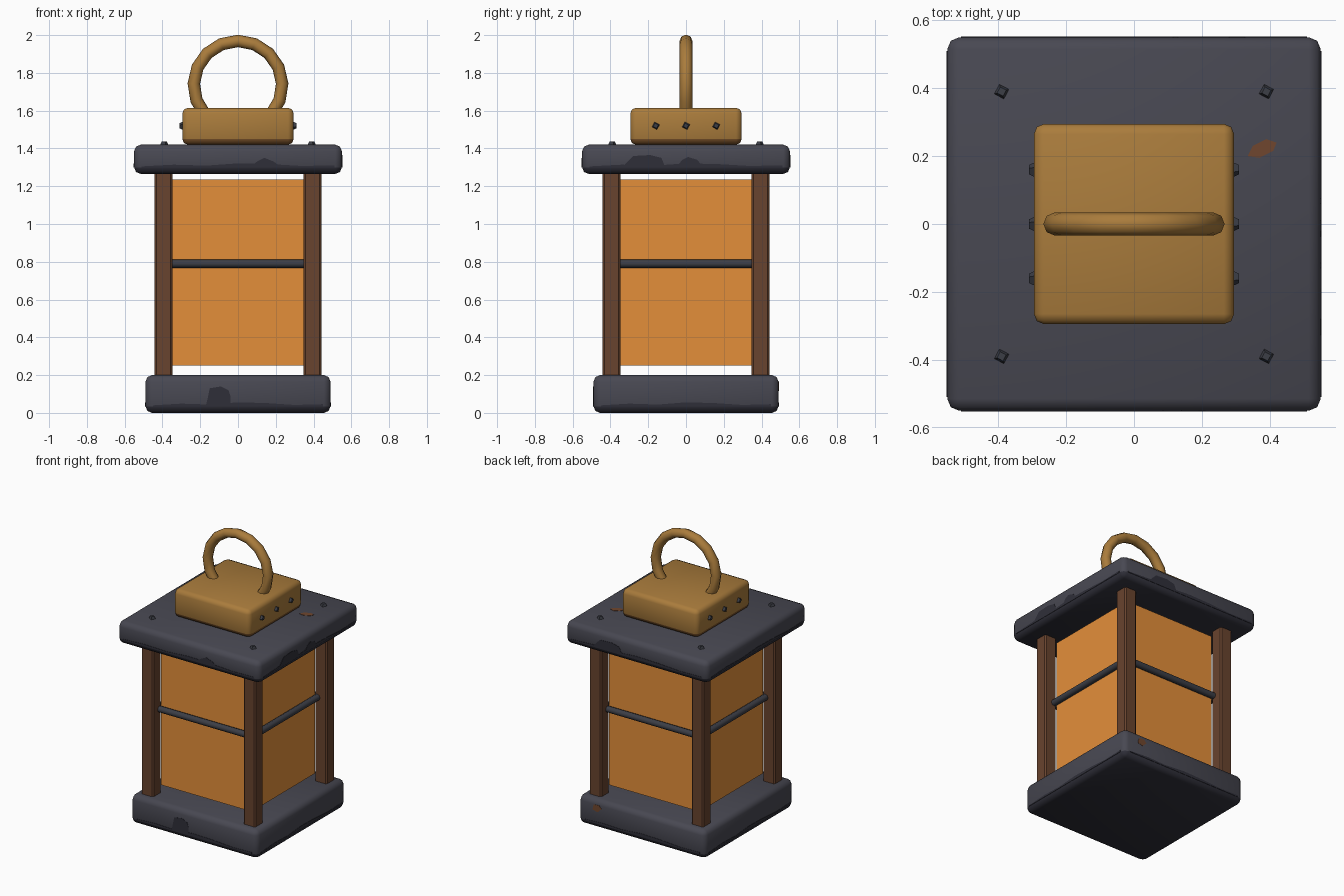
import bpy, bmesh, math
from mathutils import Matrix, Vector

if "Cube" in bpy.data.objects:
    bpy.data.objects.remove(bpy.data.objects["Cube"])


def mat(name, r, g, b):
    def lin(c):
        c /= 255
        return c / 12.92 if c <= 0.04045 else ((c + 0.055) / 1.055) ** 2.4
    m = bpy.data.materials.new(name)
    m.diffuse_color = (lin(r), lin(g), lin(b), 1)
    m.use_nodes = True
    m.node_tree.nodes["Principled BSDF"].inputs["Base Color"].default_value = m.diffuse_color
    return m


IRON = mat("iron", 72, 72, 82)
DARK = mat("sooty_iron", 47, 47, 57)
RIVET = mat("rivet_iron", 60, 62, 70)
BRASS = mat("brass", 170, 124, 60)
OLD = mat("aged_brass", 122, 82, 42)
WOOD = mat("wood", 104, 67, 46)
GLOW = mat("amber_glass", 228, 143, 58)
RUST = mat("rust", 112, 70, 46)


def finish(bm, name, mats, smooth=None):
    bmesh.ops.recalc_face_normals(bm, faces=bm.faces)
    if len(mats) > 1:  # undersides take the second colour
        for f in bm.faces:
            f.material_index = int(f.normal.z < -0.3)
    me = bpy.data.meshes.new(name)
    bm.to_mesh(me)
    bm.free()
    for m in mats:
        me.materials.append(m)
    ob = bpy.data.objects.new(name, me)
    bpy.context.collection.objects.link(ob)
    if smooth:
        bpy.ops.object.select_all(action='DESELECT')
        ob.select_set(True)
        bpy.context.view_layer.objects.active = ob
        bpy.ops.object.shade_smooth_by_angle(angle=math.radians(smooth))
    return ob


def box(name, lo, hi, mats, bevel=0, seg=1, smooth=None):
    bm = bmesh.new()
    lo, hi = Vector(lo), Vector(hi)
    bmesh.ops.create_cube(bm, size=1, matrix=Matrix.Translation((lo + hi) / 2)
                          @ Matrix.Diagonal((*(hi - lo), 1)))
    if bevel:
        bmesh.ops.bevel(bm, geom=bm.edges[:], offset=bevel, segments=seg,
                        profile=0.5, affect='EDGES')
    return finish(bm, name, mats, smooth)


def plate(name, outline, place, m):
    """Thin painted patch: outline lies in local xy, raised along local z."""
    bm = bmesh.new()
    f = bm.faces.new([bm.verts.new((u, v, -0.002)) for u, v in outline])
    ext = bmesh.ops.extrude_face_region(bm, geom=[f])['geom']
    bmesh.ops.translate(bm, vec=(0, 0, 0.004),
                        verts=[g for g in ext if isinstance(g, bmesh.types.BMVert)])
    bm.transform(place)
    return finish(bm, name, [m])


def side(turn, dist):
    """Frame of a side wall: u to the viewer's right, v up, facing outward."""
    return (Matrix.Rotation(math.radians(turn), 4, 'Z')
            @ Matrix.Translation((0, -dist, 0)) @ Matrix.Rotation(math.pi / 2, 4, 'X'))


# Slabs: base, roof and brass cap
box("base", (-.49, -.49, 0), (.49, .49, .2), [IRON, DARK], .035, 2, 50)
box("roof", (-.55, -.55, 1.265), (.55, .55, 1.42), [IRON, DARK], .035, 2, 50)
box("cap", (-.295, -.295, 1.42), (.295, .295, 1.615), [BRASS, OLD], .03, 2, 50)

# Corner posts
for sx in (-1, 1):
    for sy in (-1, 1):
        x, y = sx * .395, sy * .395
        box("post", (x - .047, y - .047, .18), (x + .047, y + .047, 1.28), [WOOD], .01)

# Glass body between the posts, with a cross rod on each side
box("glass", (-.35, -.35, .25), (.35, .35, 1.235), [GLOW])
for i, name in enumerate(("front", "right", "back", "left")):
    bm = bmesh.new()
    bmesh.ops.create_cone(bm, cap_ends=True, segments=8, radius1=.022, radius2=.022, depth=.71,
                          matrix=Matrix.Rotation(i * math.pi / 2, 4, 'Z')
                          @ Matrix.Translation((0, -.37, .79))
                          @ Matrix.Rotation(math.pi / 2, 4, 'Y'))
    finish(bm, name + "_rod", [RIVET], 50)

# Rivets: blunt four-sided studs on the roof corners and both cap sides
studs = [Matrix.Translation((sx * .39, sy * .39, 1.425)) for sx in (-1, 1) for sy in (-1, 1)]
studs += [Matrix.Translation((sx * .298, y, 1.52)) @ Matrix.Rotation(sx * math.pi / 2, 4, 'Y')
          for sx in (-1, 1) for y in (-.16, 0, .16)]
for place in studs:
    bm = bmesh.new()
    bmesh.ops.create_cone(bm, cap_ends=True, segments=4, radius1=.026, radius2=.014, depth=.024,
                          matrix=place @ Matrix.Rotation(.3, 4, 'Z'))
    finish(bm, "rivet", [RIVET])

# Ring handle: eight-sided tube swept along an arc
bm = bmesh.new()
rings, N = [], 12
for i in range(N + 1):
    a = math.radians(-42 + 264 * i / N)
    ring = []
    for k in range(8):
        t = k * math.pi / 4
        r = .234 + .033 * math.cos(t)
        ring.append(bm.verts.new((r * math.cos(a), .034 * math.sin(t), 1.735 + r * math.sin(a))))
    rings.append(ring)
for a, b in zip(rings, rings[1:]):
    for k in range(8):
        bm.faces.new((a[k], a[(k + 1) % 8], b[(k + 1) % 8], b[k]))
bm.faces.new(rings[0])
bm.faces.new(rings[-1])
finish(bm, "handle", [BRASS], 50)

# Soot patches and ragged soot edges on the walls of base and roof
tall = [(-.17, .038), (-.04, .038), (-.04, .09), (-.05, .12), (-.09, .14), (-.15, .13), (-.16, .08)]
wide = [(-.34, 1.3), (-.11, 1.3), (-.13, 1.35), (-.19, 1.365), (-.28, 1.36)]
bump = [(-.05, 1.3), (.09, 1.3), (.06, 1.34), (.01, 1.355), (-.02, 1.34)]
hump = [(.06, 1.3), (.23, 1.3), (.19, 1.33), (.14, 1.35), (.1, 1.33)]
plate("base_soot", tall, side(0, .49), DARK)
plate("roof_soot", hump, side(0, .55), DARK)
for turn in (90, 180):
    plate("roof_soot", wide, side(turn, .55), DARK)
plate("roof_soot", bump, side(90, .55), DARK)
rag = [.012, .008, .018, .022, .01, .015, .006]
for turn in range(0, 360, 90):
    for name, half, z, dist in (("base", .45, .034, .49), ("roof", .51, 1.299, .55)):
        edge = [(half * (1 - i / 3), z + h) for i, h in enumerate(rag)]
        plate(name + "_soot_edge", [(-half, z), (half, z)] + edge, side(turn, dist), DARK)

# Rust patches on the roof top and base back
plate("roof_rust", [(.335, .2), (.37, .195), (.41, .215), (.42, .24), (.39, .25), (.35, .23)],
      Matrix.Translation((0, 0, 1.42)), RUST)
plate("base_rust", [(-.38, .125), (-.34, .115), (-.31, .145), (-.33, .165), (-.37, .163)],
      side(180, .49), RUST)
